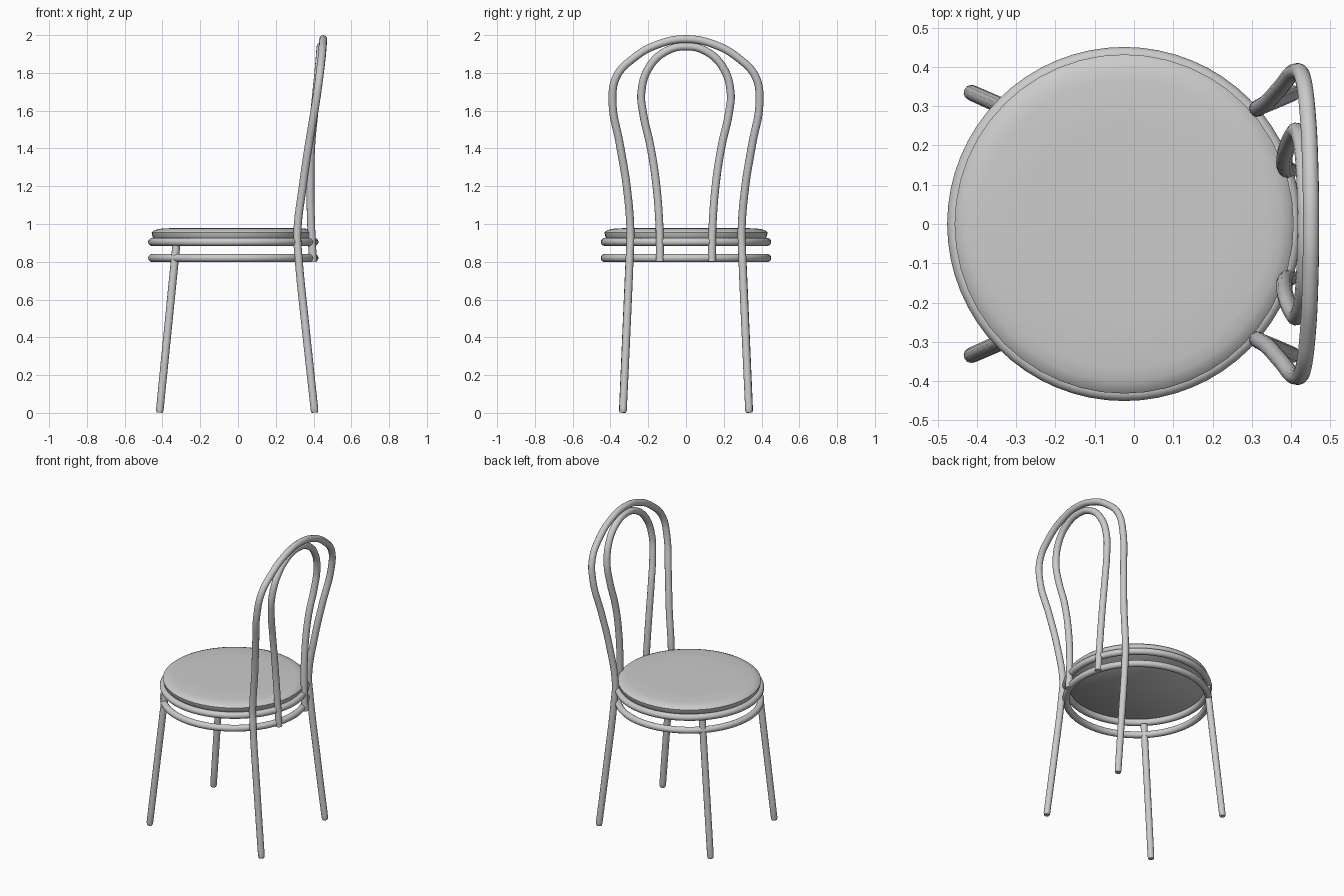
import bpy, math

if "Cube" in bpy.data.objects:
    bpy.data.objects.remove(bpy.data.objects["Cube"])

CX = -0.025   # seat centre in x
R = 0.021     # tube radius


def smooth(ob, angle=50):
    bpy.ops.object.select_all(action='DESELECT')
    ob.select_set(True)
    bpy.context.view_layer.objects.active = ob
    bpy.ops.object.shade_smooth_by_angle(angle=math.radians(angle))


def tube(name, pts, radii=None, res=8):
    """Round tube swept along a smooth curve through pts, converted to mesh."""
    cu = bpy.data.curves.new(name, 'CURVE')
    cu.dimensions = '3D'
    cu.bevel_depth = R
    cu.bevel_resolution = 4
    cu.resolution_u = res
    cu.use_fill_caps = True
    sp = cu.splines.new('BEZIER')
    sp.bezier_points.add(len(pts) - 1)
    for i, (bp, p) in enumerate(zip(sp.bezier_points, pts)):
        bp.co = p
        bp.handle_left_type = bp.handle_right_type = 'AUTO'
        bp.radius = radii[i] if radii else 1.0
    ob = bpy.data.objects.new(name, cu)
    bpy.context.collection.objects.link(ob)
    bpy.ops.object.select_all(action='DESELECT')
    ob.select_set(True)
    bpy.context.view_layer.objects.active = ob
    bpy.ops.object.convert(target='MESH')
    smooth(bpy.context.view_layer.objects.active)


def arch(half):
    """Mirror a half path (ending on y = 0) into a full loop."""
    return half + [(x, -y, z) for x, y, z in reversed(half[:-1])]


# seat pad: lathed profile (radius, height), closed underneath
profile = [(0.420, 0.922), (0.427, 0.930), (0.432, 0.955),
           (0.422, 0.964), (0.402, 0.972), (0.370, 0.977), (0.250, 0.979)]
N = 48
verts = [(CX + r * math.cos(2 * math.pi * i / N), r * math.sin(2 * math.pi * i / N), z)
         for r, z in profile for i in range(N)]
faces = [(k * N + i, k * N + (i + 1) % N, (k + 1) * N + (i + 1) % N, (k + 1) * N + i)
         for k in range(len(profile) - 1) for i in range(N)]
faces.append(tuple(reversed(range(N))))
faces.append(tuple(range((len(profile) - 1) * N, len(profile) * N)))
me = bpy.data.meshes.new("seat")
me.from_pydata(verts, [], faces)
seat = bpy.data.objects.new("seat", me)
bpy.context.collection.objects.link(seat)
smooth(seat)

# two round rails under the seat
for name, z in (("seat_ring", 0.905), ("lower_ring", 0.82)):
    bpy.ops.mesh.primitive_torus_add(location=(CX, 0, z), major_radius=0.43,
                                     minor_radius=R, major_segments=64, minor_segments=14)
    bpy.context.object.name = name
    smooth(bpy.context.object)

# front legs
for side, s in (("left", -1), ("right", 1)):
    tube("front_leg_" + side,
         [(-0.415, s * 0.335, 0.002), (-0.414, s * 0.3345, 0.015), (-0.327, s * 0.296, 0.885)],
         radii=[0.8, 0.95, 1.0], res=4)

# outer hoop: back legs and back frame in one bent tube
outer = [(0.406, 0.334, 0.002), (0.405, 0.3335, 0.015), (0.358, 0.314, 0.45),
         (0.320, 0.298, 0.83), (0.314, 0.294, 0.95), (0.343, 0.314, 1.2),
         (0.375, 0.350, 1.42), (0.413, 0.389, 1.65), (0.431, 0.368, 1.78),
         (0.443, 0.275, 1.88), (0.449, 0.150, 1.95), (0.451, 0, 1.979)]
rad = [0.8, 0.95] + [1.0] * (2 * len(outer) - 5) + [0.95, 0.8]
tube("back_legs_and_outer_hoop", arch(outer), radii=rad)

# inner hoop of the backrest
inner = [(0.397, 0.137, 0.80), (0.387, 0.141, 1.0), (0.383, 0.160, 1.23),
         (0.388, 0.190, 1.42), (0.403, 0.226, 1.58), (0.415, 0.236, 1.70),
         (0.428, 0.195, 1.83), (0.435, 0.105, 1.915), (0.437, 0, 1.940)]
tube("inner_hoop", arch(inner))
